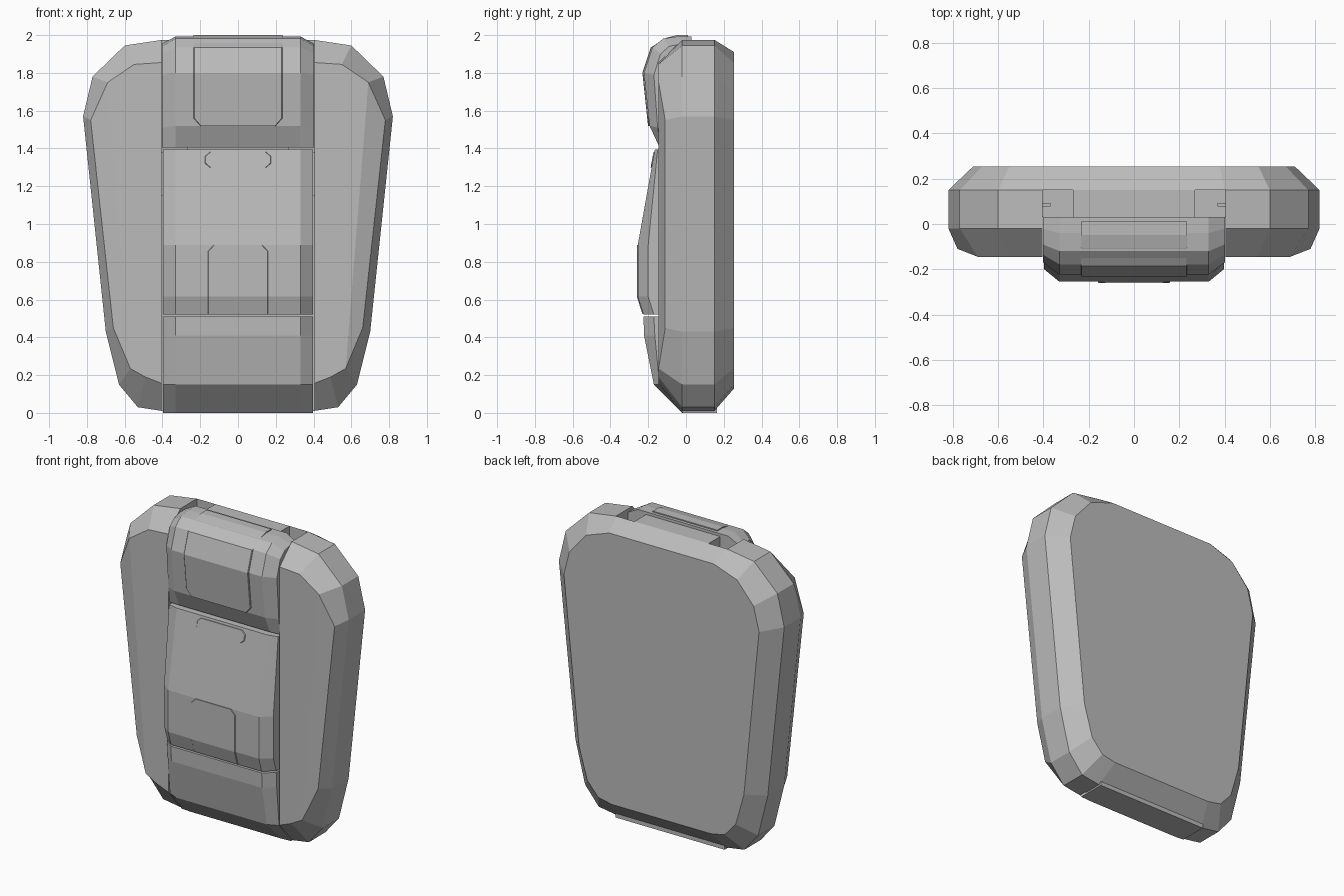
import bpy
import bmesh

cube = bpy.data.objects.get("Cube")
if cube:
    bpy.data.objects.remove(cube, do_unlink=True)

grey = bpy.data.materials.new("matte_grey")
grey.use_nodes = True
grey.diffuse_color = (0.5, 0.5, 0.5, 1)
for node in grey.node_tree.nodes:
    if node.type == 'BSDF_PRINCIPLED':
        node.inputs["Base Color"].default_value = (0.5, 0.5, 0.5, 1)
        node.inputs["Roughness"].default_value = 0.7


def finish(name, bm):
    bmesh.ops.recalc_face_normals(bm, faces=bm.faces)
    mesh = bpy.data.meshes.new(name)
    bm.to_mesh(mesh)
    bm.free()
    mesh.materials.append(grey)
    obj = bpy.data.objects.new(name, mesh)
    bpy.context.collection.objects.link(obj)
    return obj


def box(name, low, high):
    bm = bmesh.new()
    bmesh.ops.create_cube(bm, size=1)
    for v in bm.verts:
        for i in range(3):
            v.co[i] = high[i] if v.co[i] > 0 else low[i]
    return finish(name, bm)


def cut(obj, low, high):
    cutter = box("cutter", low, high)
    cutter.hide_render = True
    mod = obj.modifiers.new("cut", 'BOOLEAN')
    mod.operation = 'DIFFERENCE'
    mod.solver = 'EXACT'
    mod.object = cutter
    bpy.context.view_layer.objects.active = obj
    bpy.ops.object.modifier_apply(modifier=mod.name)
    bpy.data.objects.remove(cutter, do_unlink=True)


def panel(name, rows, back):
    """Loft rows of (front z, front y, half width, side z, side y, side half width)."""
    bm = bmesh.new()
    rings = []
    for zf, yf, i, zs, ys, o in rows:
        front = [(-o, ys, zs), (-i, yf, zf), (i, yf, zf), (o, ys, zs)]
        rear = [(x, back, z) for x, y, z in reversed(front)]
        rings.append([bm.verts.new(p) for p in front + rear])
    for a, b in zip(rings, rings[1:]):
        for k in range(8):
            n = (k + 1) % 8
            bm.faces.new((a[k], a[n], b[n], b[k]))
    for r in (rings[0], rings[-1]):
        for k in range(3):
            bm.faces.new((r[k], r[k + 1], r[6 - k], r[7 - k]))
    return finish(name, bm)


def plate(name, rows, outline, lift, back):
    """Thin raised plate following a panel's front; outline is (z, half width)."""
    def front_y(z):
        for a, b in zip(rows, rows[1:]):
            if a[0] <= z <= b[0]:
                return a[1] + (b[1] - a[1]) * (z - a[0]) / (b[0] - a[0])
        return rows[-1][1]
    out = []
    for z, w in outline:
        y = front_y(z) - lift
        out.append((z, y, w - 0.004, z, y + 0.004, w))
    return panel(name, out, back)


# Body shell: tapered rounded outline with chamfered front and back
outer = [(.40, .01), (.53, .03), (.63, .15), (.70, .43),
         (.82, 1.57), (.77, 1.78), (.60, 1.945), (.40, 1.975)]
rear = [(.36, .13), (.46, .15), (.54, .24), (.60, .45),
        (.71, 1.55), (.67, 1.71), (.55, 1.85), (.38, 1.91)]
face = [(.40, .155), (.49, .19), (.57, .235), (.66, .45),
        (.78, 1.55), (.69, 1.75), (.55, 1.845), (.40, 1.855)]
bm = bmesh.new()
loops = []
for half, y in ((rear, .255), (outer, .15), (outer, -.02), (face, -.145)):
    pts = []
    for k, (x, z) in enumerate(half):
        set_back = .035 if half is face and k in (3, 4) else 0
        pts.append((x, y + set_back, z))
    pts += [(-x, yy, z) for x, yy, z in reversed(pts)]
    loops.append([bm.verts.new(p) for p in pts])
for a, b in zip(loops, loops[1:]):
    for k in range(16):
        n = (k + 1) % 16
        bm.faces.new((a[k], a[n], b[n], b[k]))
bm.faces.new(loops[0])
f = loops[-1]
bm.faces.new(f[2:6])
bm.faces.new(f[10:14])
bm.faces.new(f[:3] + f[5:11] + f[13:])
body = finish("body_shell", bm)

# Front channel and the two strap slots
cut(body, (-.405, -.5, -1), (.405, .03, 3))
cut(body, (.27, -.2, 1.15), (.405, .15, 3))
cut(body, (-.405, -.2, 1.15), (-.27, .15, 3))

# Lower panel and its bottom lip
panel("lower_panel", [
    (.0, -.02, .33, .0, -.015, .397),
    (.15, -.17, .33, .15, -.14, .397),
    (.41, -.222, .33, .41, -.165, .397),
    (.51, -.225, .33, .51, -.17, .397)], .03)
box("bottom_lip", (-.397, .0, .0), (.397, .165, .03))

# Middle pocket panel with a button tab and an oval tag
pocket = [
    (.52, -.225, .33, .52, -.17, .397),
    (.615, -.255, .33, .615, -.2, .397),
    (.89, -.255, .33, .89, -.2, .397),
    (1.395, -.165, .33, 1.395, -.15, .397)]
panel("pocket_panel", pocket, .03)
plate("button_tab", pocket,
      [(.523, .16), (.615, .16), (.855, .16), (.888, .13)], .005, -.1)
plate("oval_tag", pocket,
      [(1.3, .15), (1.322, .175), (1.358, .175), (1.38, .15)], .005, -.1)

# Upper flap curling over the top, with a raised centre strap
flap = [
    (1.405, -.14, .33, 1.405, -.135, .402),
    (1.52, -.193, .33, 1.51, -.15, .402),
    (1.80, -.223, .33, 1.79, -.17, .402),
    (1.935, -.178, .33, 1.90, -.135, .402),
    (1.982, -.12, .33, 1.94, -.09, .402),
    (1.993, -.04, .33, 1.955, -.02, .402)]
panel("upper_flap", flap, .03)
plate("flap_strap", flap,
      [(1.52, .2), (1.56, .235), (1.80, .235), (1.935, .235),
       (1.985, .235), (2.0, .235)], .008, .01)

# Small clips inside the slots
for side, label in ((1, "left"), (-1, "right")):
    xs = sorted((side * .37, side * .405))
    box(label + "_clip", (xs[0], .078, 1.14), (xs[1], .092, 1.38))
